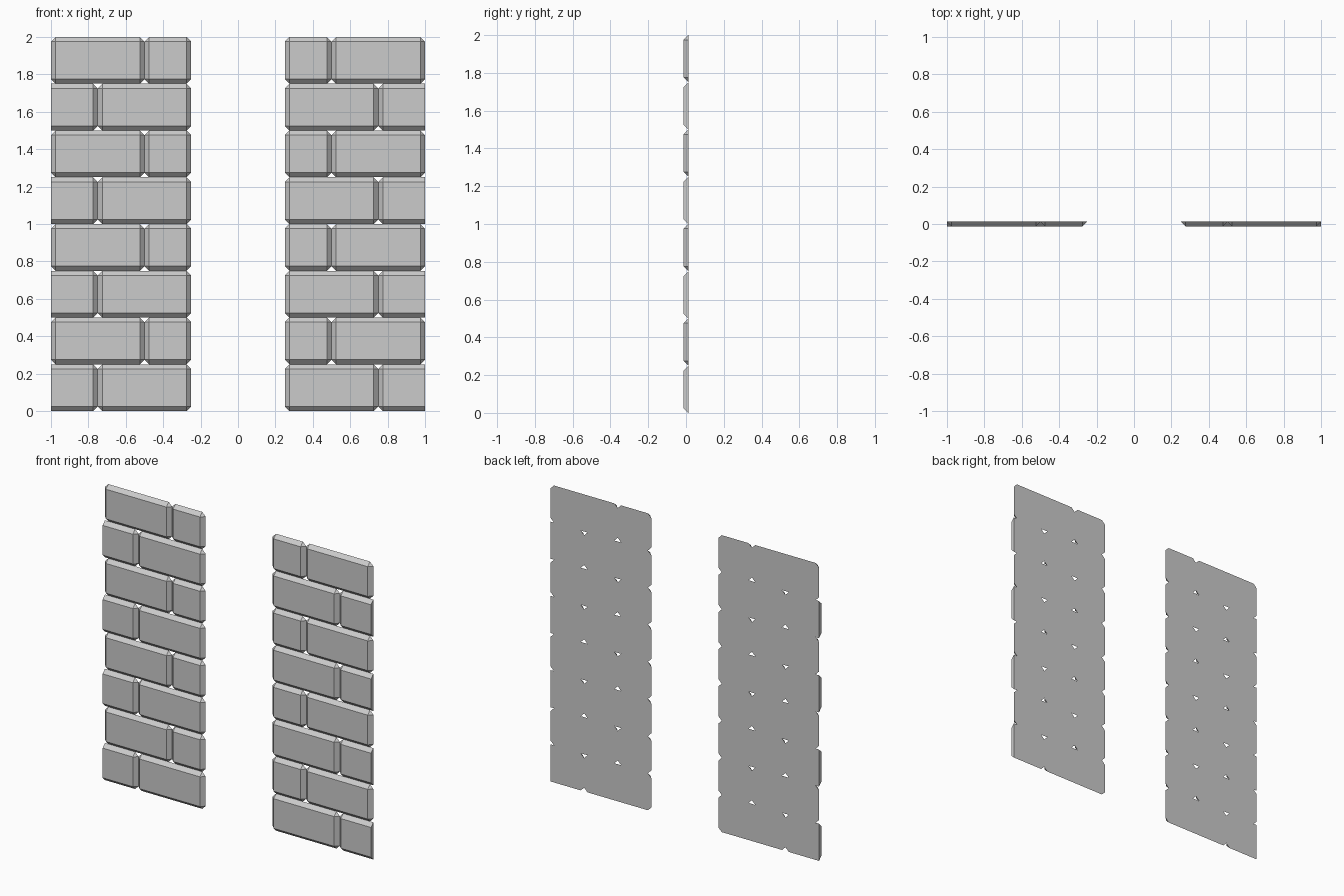
import bpy, bmesh
from mathutils import Matrix, Vector

if "Cube" in bpy.data.objects:
    bpy.data.objects.remove(bpy.data.objects["Cube"])

DEPTH = 0.025    # panel thickness, equal to the chamfer
CHAMFER = 0.025
ROW = 0.25
ROWS = 8


def slice_off(bm, point, normal):
    """Cut away the side the normal points to and cap the opening."""
    bmesh.ops.bisect_plane(bm, geom=bm.verts[:] + bm.edges[:] + bm.faces[:],
                           plane_co=point, plane_no=normal, clear_outer=True)
    rim = [e for e in bm.edges if e.is_boundary]
    bmesh.ops.holes_fill(bm, edges=rim, sides=0)


def brick(name, side, x0, x1, row):
    """Chamfered block, sliced flat at the back and at the outer end x = 1."""
    bm = bmesh.new()
    box = Matrix.Diagonal((x1 - x0, 0.2, ROW, 1))
    centre = Vector((side * (x0 + x1) / 2, 0.1 - DEPTH / 2, (row + 0.5) * ROW))
    bmesh.ops.create_cube(bm, size=1, matrix=Matrix.Translation(centre) @ box)
    bmesh.ops.bevel(bm, geom=bm.edges[:], offset=CHAMFER, offset_type='OFFSET',
                    segments=1, affect='EDGES', profile=0.5)
    slice_off(bm, (0, DEPTH / 2, 0), (0, 1, 0))
    if x1 > 1.001:
        slice_off(bm, (side, 0, 0), (side, 0, 0))
    bmesh.ops.recalc_face_normals(bm, faces=bm.faces[:])
    mesh = bpy.data.meshes.new(name)
    bm.to_mesh(mesh)
    bm.free()
    bpy.context.collection.objects.link(bpy.data.objects.new(name, mesh))


# Two mirrored brick panels in running bond, with a gap between them
for side, label in ((-1, "left"), (1, "right")):
    for row in range(ROWS):
        if row % 2:
            spans = ((0.25, 0.5), (0.5, 1.0))
        else:
            spans = ((0.25, 0.75), (0.75, 1.25))
        for part, (x0, x1) in zip(("inner", "outer"), spans):
            brick(f"{label}_{part}_brick_{row + 1}", side, x0, x1, row)
